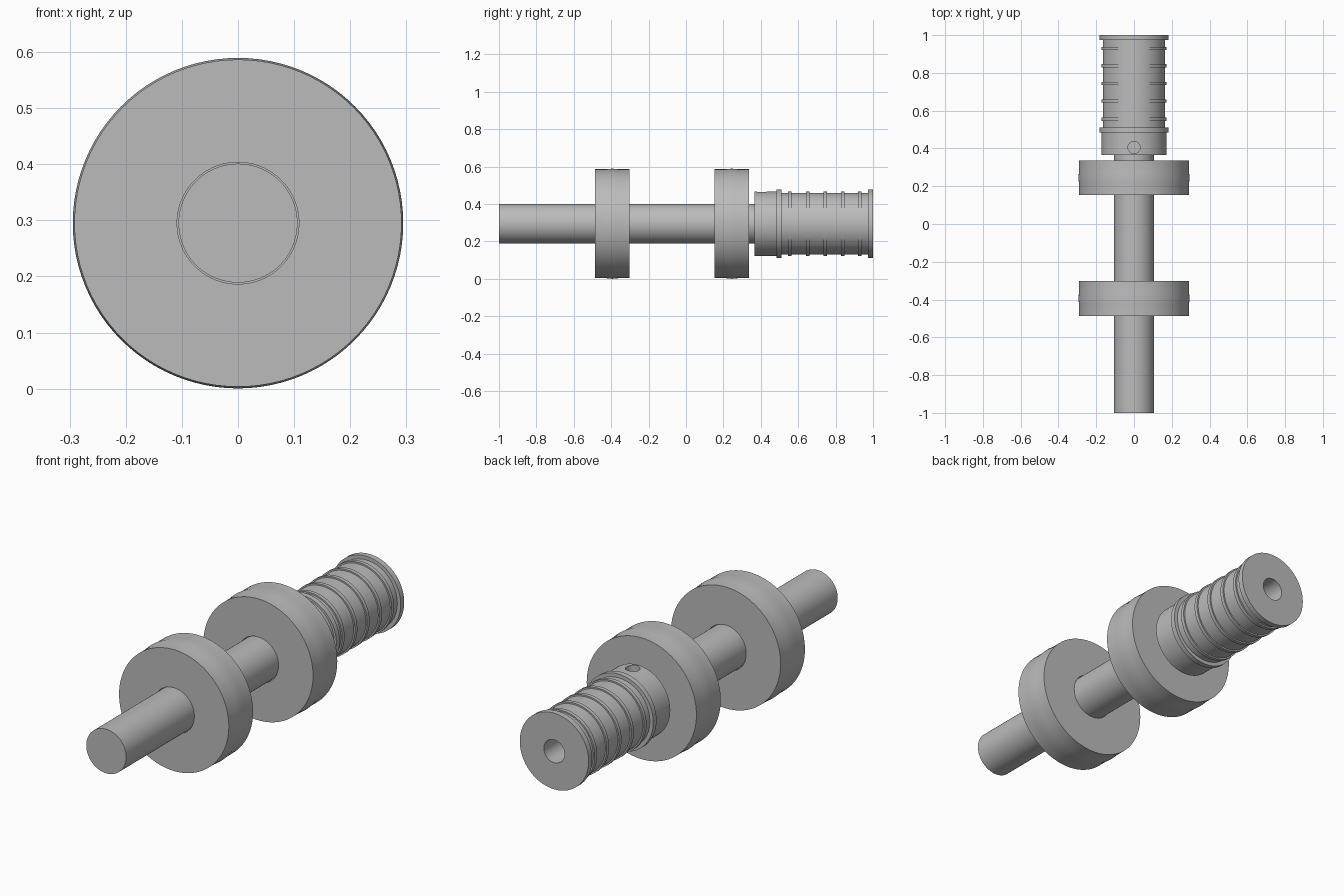
import bpy, bmesh, math
from mathutils import Matrix

cube = bpy.data.objects.get("Cube")
if cube:
    bpy.data.objects.remove(cube, do_unlink=True)

AXIS_Z = 0.295
SIDES = 96

steel = bpy.data.materials.new("grey_steel")
steel.use_nodes = True
GREY = (0.5, 0.5, 0.5, 1)
steel.diffuse_color = GREY
steel.node_tree.nodes["Principled BSDF"].inputs["Base Color"].default_value = GREY


def add_object(name, bm):
    bmesh.ops.recalc_face_normals(bm, faces=bm.faces)
    mesh = bpy.data.meshes.new(name)
    bm.to_mesh(mesh)
    bm.free()
    mesh.materials.append(steel)
    obj = bpy.data.objects.new(name, mesh)
    bpy.context.collection.objects.link(obj)
    return obj


def smooth(obj):
    bpy.ops.object.select_all(action='DESELECT')
    obj.select_set(True)
    bpy.context.view_layer.objects.active = obj
    bpy.ops.object.shade_smooth_by_angle(angle=math.radians(30))


def lathe(name, profile, closed=False):
    """Turn (y, radius) points around the long axis; open ends get flat caps."""
    bm = bmesh.new()
    rings = []
    for y, r in profile:
        angles = [2 * math.pi * i / SIDES for i in range(SIDES)]
        rings.append([bm.verts.new((r * math.sin(a), y, AXIS_Z + r * math.cos(a))) for a in angles])
    pairs = list(zip(rings, rings[1:]))
    if closed:
        pairs.append((rings[-1], rings[0]))
    else:
        bm.faces.new(rings[0])
        bm.faces.new(rings[-1])
    for a, b in pairs:
        for i in range(SIDES):
            j = (i + 1) % SIDES
            bm.faces.new((a[i], a[j], b[j], b[i]))
    return add_object(name, bm)


# Long plain shaft
smooth(lathe("shaft", [(-1, 0.106), (0.45, 0.106)]))

# Two bored discs with a slightly crowned rim
for name, y in (("front_disc", -0.394), ("rear_disc", 0.245)):
    half, rim, bore = 0.092, 0.2915, 0.1085
    smooth(lathe(name, [(y - half, bore), (y - half, rim), (y - 0.03, rim), (y, 0.2945),
                        (y + 0.03, rim), (y + half, rim), (y + half, bore)], closed=True))

# Ribbed grip: plain collar, end flanges, raised ribs and a blind bore
BODY, RIB, FLANGE = 0.165, 0.172, 0.183
profile = [(0.365, RIB), (0.485, RIB)]
bands = [(0.485, 0.51, FLANGE)]
bands += [(y, y + 0.018, RIB) for y in (0.545, 0.642, 0.735, 0.829, 0.92)]
bands += [(0.973, 1.0, FLANGE)]
for start, end, r in bands:
    if start > 0.5:
        profile.append((start, BODY))
    profile += [(start, r), (end, r)]
    if end < 1:
        profile.append((end, BODY))
profile += [(1.0, 0.055), (0.55, 0.055)]
grip = lathe("ribbed_grip", profile)

# Set-screw hole in the top of the collar
bm = bmesh.new()
bmesh.ops.create_cone(bm, cap_ends=True, segments=32, radius1=0.032, radius2=0.032,
                      depth=0.12, matrix=Matrix.Translation((0, 0.405, AXIS_Z + 0.166)))
cutter = add_object("screw_hole_cutter", bm)
cut = grip.modifiers.new("screw_hole", 'BOOLEAN')
cut.object = cutter
cut.operation = 'DIFFERENCE'
cut.solver = 'EXACT'
bpy.ops.object.select_all(action='DESELECT')
grip.select_set(True)
bpy.context.view_layer.objects.active = grip
bpy.ops.object.modifier_apply(modifier=cut.name)
bpy.data.objects.remove(cutter, do_unlink=True)
smooth(grip)
